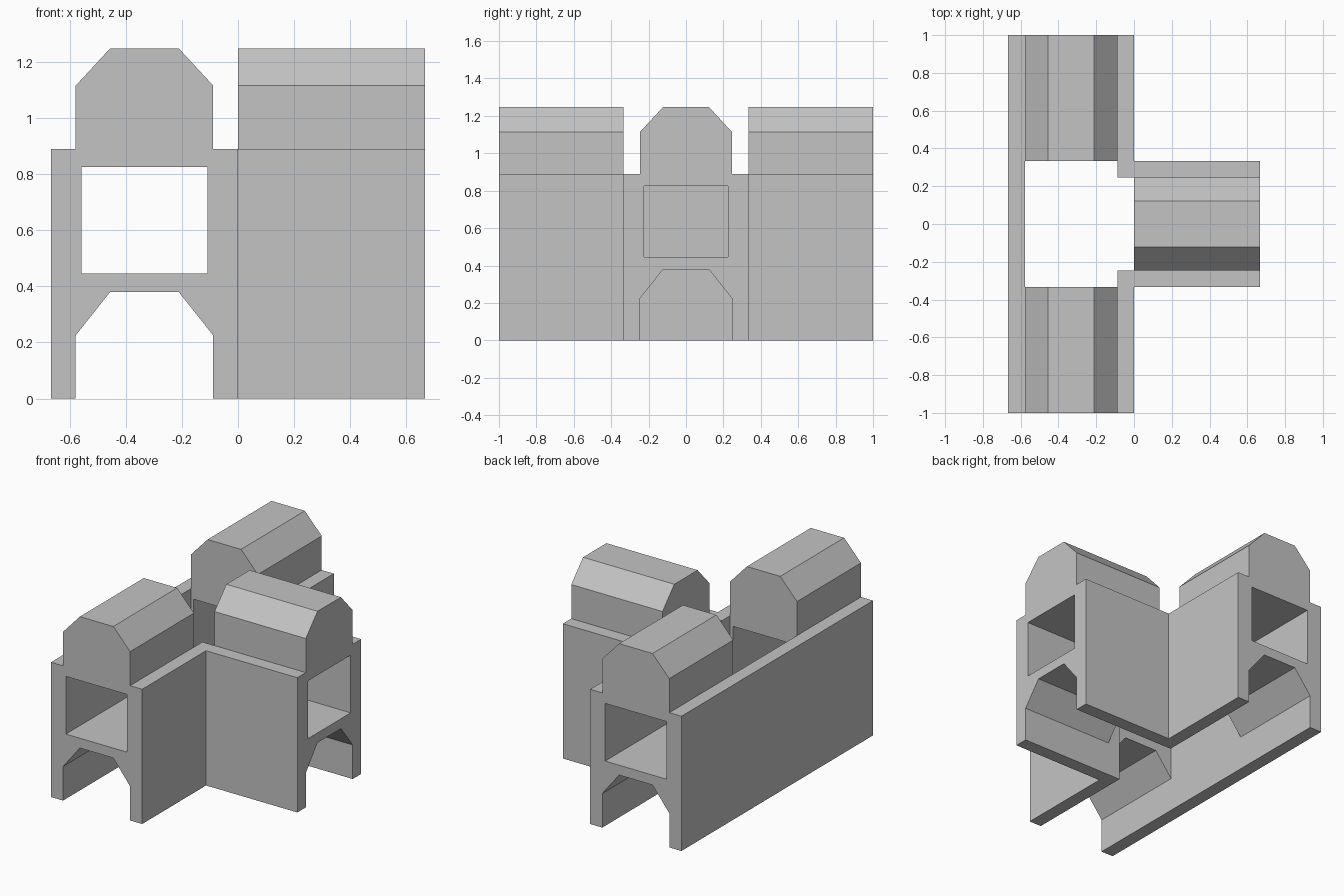
import bpy
import bmesh
from math import pi
from mathutils import Matrix, Vector

cube = bpy.data.objects.get("Cube")
if cube:
    bpy.data.objects.remove(cube, do_unlink=True)

GREY = (0.55, 0.55, 0.55, 1)
grey = bpy.data.materials.new("light grey")
grey.use_nodes = True
grey.diffuse_color = GREY
grey.node_tree.nodes["Principled BSDF"].inputs["Base Color"].default_value = GREY

HALF = 1 / 3       # half width of every arm
INNER = 0.245      # inner face of the side walls
LENGTH = 2 / 3     # arm length
WALL_TOP = 0.89
AXIS = -HALF       # x of the long run's centre line

# Right half of the arm section, from the underside channel up to the roof
HALF_SECTION = [(0.122, 0.38), (INNER, 0.225), (INNER, 0), (HALF, 0),
                (HALF, WALL_TOP), (INNER, WALL_TOP), (INNER, 1.115), (0.122, 1.248)]
HALF_TUNNEL = [(0.224, 0.445), (0.224, 0.826)]


def add_object(name, bm):
    bmesh.ops.recalc_face_normals(bm, faces=bm.faces)
    mesh = bpy.data.meshes.new(name)
    bm.to_mesh(mesh)
    bm.free()
    mesh.materials.append(grey)
    obj = bpy.data.objects.new(name, mesh)
    bpy.context.collection.objects.link(obj)


def mirrored(half):
    return half + [(-x, z) for x, z in reversed(half)]


def arm(name, angle):
    """Extrude the section outward from the crossing, then turn it about the axis."""
    bm = bmesh.new()
    edges = []
    for loop in (mirrored(HALF_SECTION), mirrored(HALF_TUNNEL)):
        verts = [bm.verts.new((x, -HALF, z)) for x, z in loop]
        edges += [bm.edges.new((v, verts[i - 1])) for i, v in enumerate(verts)]
    bmesh.ops.triangle_fill(bm, edges=edges, use_beauty=True, normal=(0, -1, 0))
    grown = bmesh.ops.extrude_face_region(bm, geom=bm.faces[:], use_keep_orig=True)
    moved = [g for g in grown["geom"] if isinstance(g, bmesh.types.BMVert)]
    bmesh.ops.translate(bm, verts=moved, vec=(0, -LENGTH, 0))
    bm.transform(Matrix.Translation((AXIS, 0, 0)) @ Matrix.Rotation(angle, 4, "Z"))
    add_object(name, bm)


def block(name, low, high):
    low, high = Vector(low), Vector(high)
    bm = bmesh.new()
    bmesh.ops.create_cube(bm, size=1)
    bm.transform(Matrix.Translation((low + high) / 2)
                 @ Matrix.Diagonal((high - low).to_4d()))
    add_object(name, bm)


# Three tunnelled arms around an open crossing
arm("front_arm", 0)
arm("left_arm", pi / 2)
arm("back_arm", pi)

# Wall closing the crossing opposite the side arm
block("crossing_wall", (AXIS - HALF, -HALF, 0), (AXIS - INNER, HALF, WALL_TOP))

# Corner posts where the side walls meet
for name, y in (("front_corner_post", -HALF), ("back_corner_post", INNER)):
    block(name, (AXIS + INNER, y, 0), (AXIS + HALF, y + HALF - INNER, WALL_TOP))
